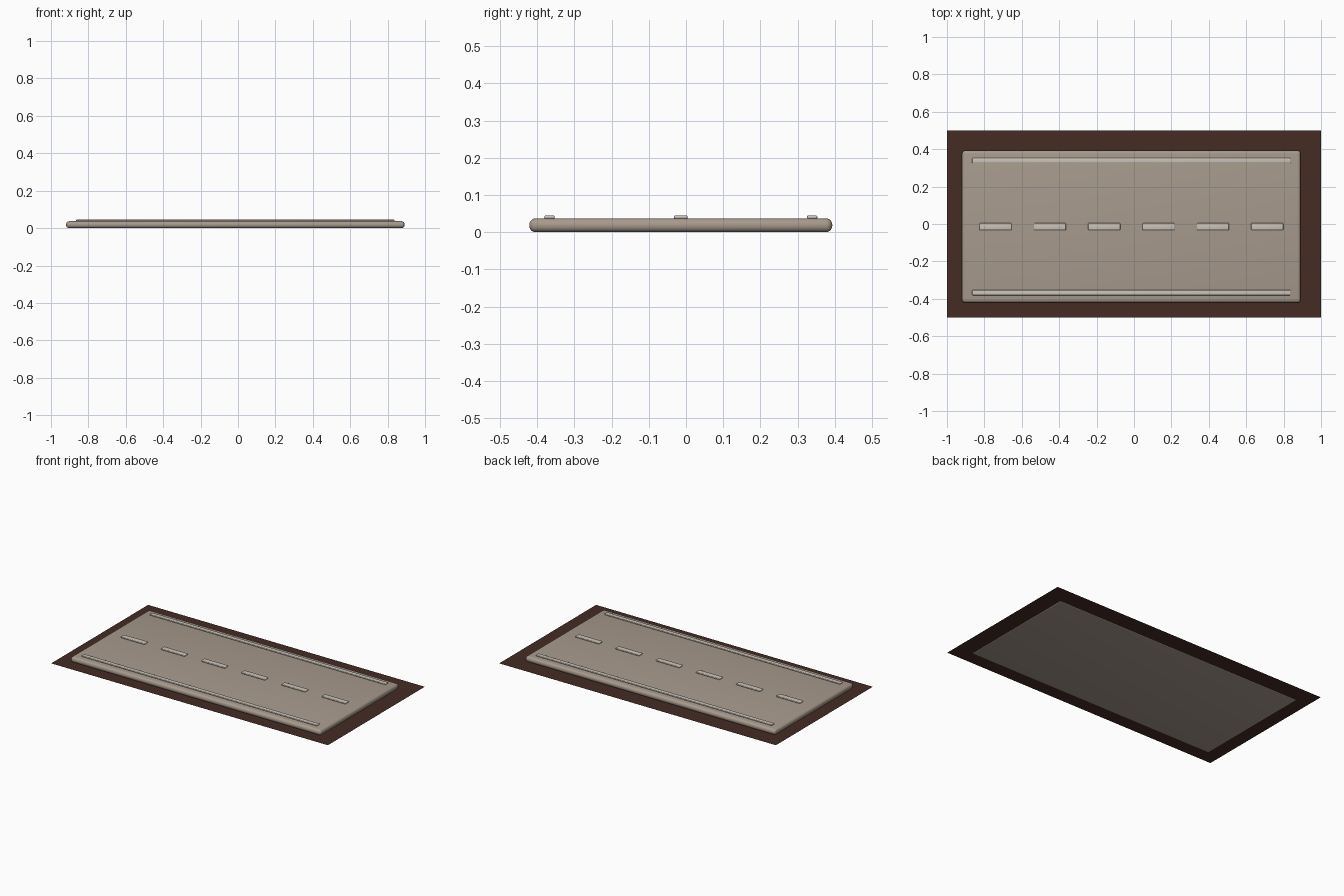
import bpy, math

if "Cube" in bpy.data.objects:
    bpy.data.objects.remove(bpy.data.objects["Cube"])


def material(name, rgb):
    m = bpy.data.materials.new(name)
    m.diffuse_color = (*rgb, 1)
    m.use_nodes = True
    m.node_tree.nodes["Principled BSDF"].inputs["Base Color"].default_value = m.diffuse_color
    return m


SOIL = material("dark_brown_soil", (0.058, 0.025, 0.017))
STONE = material("warm_grey_road", (0.39, 0.325, 0.265))
PAINT = material("pale_road_marking", (0.60, 0.55, 0.485))


def rounded_box(name, lo, hi, radius, mat, segments=4):
    """Box between two corners with rounded edges."""
    bpy.ops.mesh.primitive_cube_add(
        size=1, location=[(a + b) / 2 for a, b in zip(lo, hi)])
    ob = bpy.context.object
    ob.name = name
    ob.scale = [b - a for a, b in zip(lo, hi)]
    bpy.ops.object.transform_apply(location=False, rotation=False, scale=True)
    mod = ob.modifiers.new("round_edges", 'BEVEL')
    mod.width = radius
    mod.segments = segments
    mod.limit_method = 'NONE'
    bpy.ops.object.modifier_apply(modifier=mod.name)
    bpy.ops.object.shade_smooth_by_angle(angle=math.radians(35))
    ob.data.materials.append(mat)
    return ob


# Flat ground sheet, a hair above the underside of the slab
bpy.ops.mesh.primitive_plane_add(size=1, location=(0, 0, 0.002))
ground = bpy.context.object
ground.name = "ground_sheet"
ground.scale = (2, 1, 1)
bpy.ops.object.transform_apply(location=False, rotation=False, scale=True)
ground.data.materials.append(SOIL)

# Road slab with fully rounded rim, slightly off centre
CX, CY = -0.014, -0.014
rounded_box("road_slab", (CX - 0.905, CY - 0.407, 0), (CX + 0.905, CY + 0.407, 0.037),
            0.017, STONE, 5)

# Long edge lines
for name, side in (("front_edge_line", -1), ("back_edge_line", 1)):
    y = CY + side * 0.353
    rounded_box(name, (CX - 0.852, y - 0.014, 0.0355), (CX + 0.852, y + 0.014, 0.045),
                0.0045, PAINT, 3)

# Dashed centre line
for i in range(6):
    x = CX + (i - 2.5) * 0.2905
    rounded_box(f"centre_dash_{i + 1}", (x - 0.086, CY - 0.0185, 0.0355),
                (x + 0.086, CY + 0.0185, 0.045), 0.0045, PAINT, 3)
